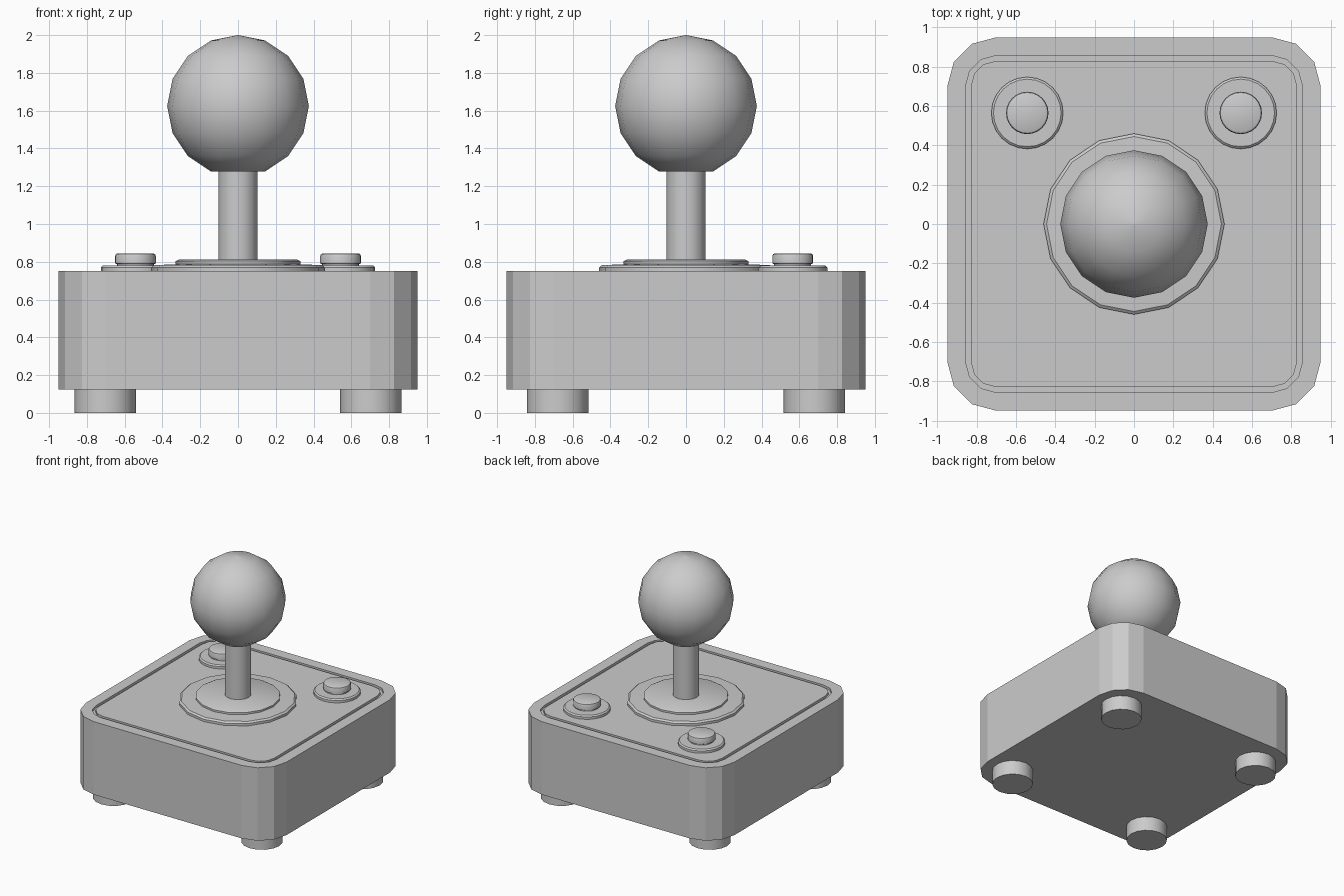
import bpy, bmesh, math

if "Cube" in bpy.data.objects:
    bpy.data.objects.remove(bpy.data.objects["Cube"])


def finish(bm, name, angle=None):
    bmesh.ops.recalc_face_normals(bm, faces=bm.faces)
    mesh = bpy.data.meshes.new(name)
    bm.to_mesh(mesh)
    bm.free()
    ob = bpy.data.objects.new(name, mesh)
    bpy.context.collection.objects.link(ob)
    if angle:
        bpy.ops.object.select_all(action='DESELECT')
        ob.select_set(True)
        bpy.context.view_layer.objects.active = ob
        bpy.ops.object.shade_smooth_by_angle(angle=math.radians(angle))
    return ob


def loft(bm, loops):
    """Skin a stack of equal-length point loops and cap both ends."""
    rings = [[bm.verts.new(p) for p in loop] for loop in loops]
    n = len(rings[0])
    for a, b in zip(rings, rings[1:]):
        for i in range(n):
            j = (i + 1) % n
            bm.faces.new((a[i], a[j], b[j], b[i]))
    bm.faces.new(rings[0])
    bm.faces.new(rings[-1])


def lathe(name, profile, x=0, y=0, sides=16, angle=30):
    """Turn (radius, z) points around a vertical axis."""
    bm = bmesh.new()
    turn = [2 * math.pi * i / sides for i in range(sides)]
    loft(bm, [[(x + r * math.cos(t), y + r * math.sin(t), z) for t in turn]
              for r, z in profile])
    return finish(bm, name, angle)


def rounded_square(half, radius, z, steps=3):
    pts = []
    for q in range(4):
        mid = math.radians(45 + 90 * q)
        cx = math.copysign(half - radius, math.cos(mid))
        cy = math.copysign(half - radius, math.sin(mid))
        for s in range(steps + 1):
            t = math.radians(90 * (q + s / steps))
            pts.append((cx + radius * math.cos(t), cy + radius * math.sin(t), z))
    return pts


# Housing with a thin groove running around the top panel
bm = bmesh.new()
loft(bm, [rounded_square(0.95, 0.25, 0.125),
          rounded_square(0.95, 0.25, 0.75),
          rounded_square(0.857, 0.157, 0.75),
          rounded_square(0.857, 0.157, 0.73),
          rounded_square(0.83, 0.13, 0.73),
          rounded_square(0.83, 0.13, 0.75)])
finish(bm, "housing")

# Feet
for sx in (-1, 1):
    for sy in (-1, 1):
        lathe("foot", [(0.163, 0), (0.163, 0.125)], sx * 0.703, sy * 0.68)

# Stepped collar around the stick
lathe("stick_collar", [(0.46, 0.745), (0.46, 0.77), (0.445, 0.782), (0.33, 0.787),
                       (0.33, 0.803), (0.315, 0.811)])

# Stick shaft
lathe("stick_shaft", [(0.104, 0.80), (0.104, 1.29)])

# Ball knob, flat underneath where it meets the shaft
ball = [(0.375 * math.sin(t), 1.625 - 0.375 * math.cos(t))
        for t in (math.pi * k / 8 for k in range(1, 8))]
lathe("ball_knob", ball + [(0.0005, 2.0)], angle=40)

# Buttons with their surround rings
for sx in (-1, 1):
    lathe("button_surround", [(0.183, 0.745), (0.183, 0.77), (0.172, 0.78)],
          sx * 0.543, 0.565, 24)
    lathe("button_cap", [(0.098, 0.775), (0.098, 0.787), (0.108, 0.792), (0.108, 0.83),
                         (0.104, 0.84), (0.094, 0.845)], sx * 0.543, 0.565, 24)
